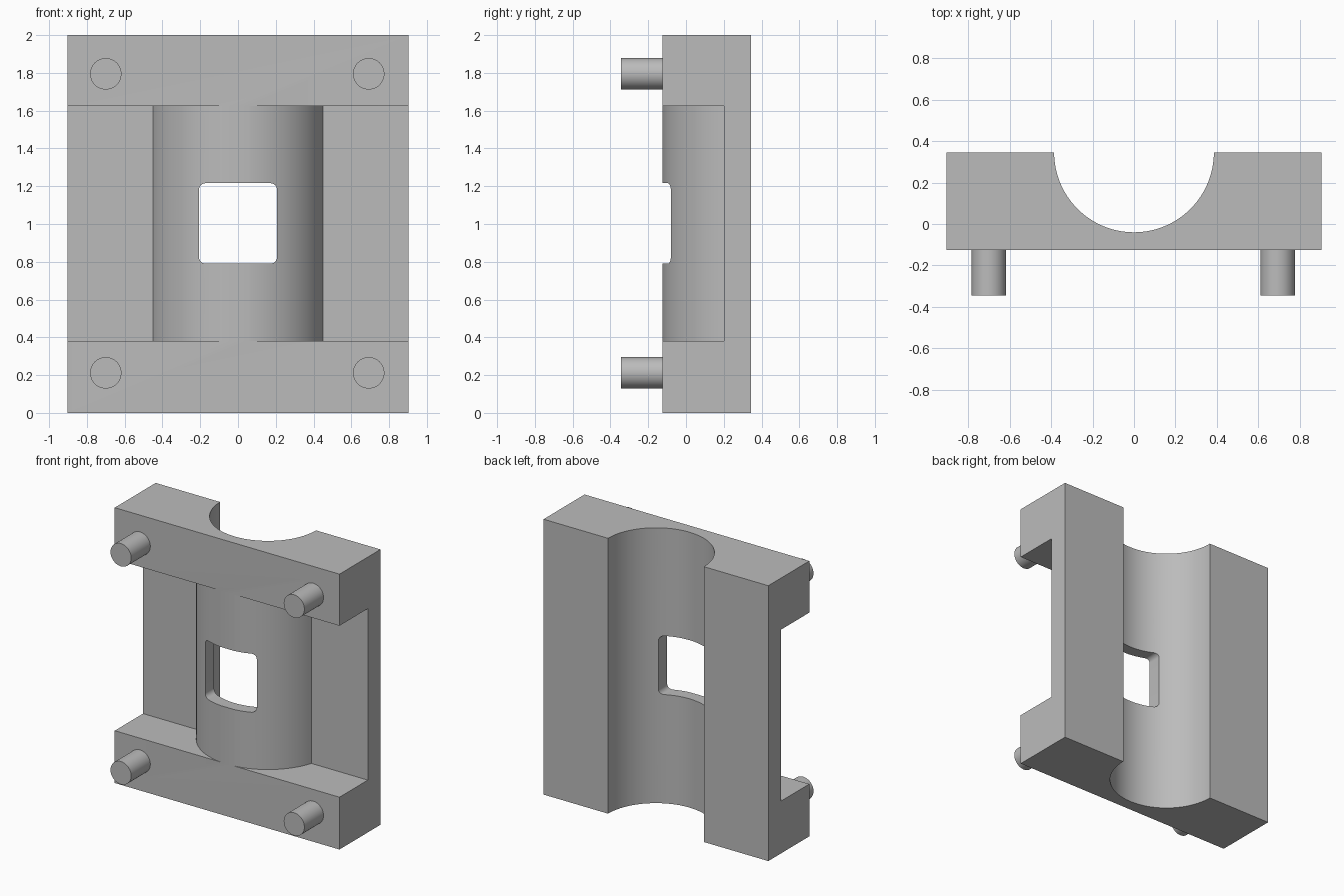
import bpy, bmesh
from math import sin, cos, pi, acos, asin, radians
from mathutils import Vector

if "Cube" in bpy.data.objects:
    bpy.data.objects.remove(bpy.data.objects["Cube"], do_unlink=True)

grey = bpy.data.materials.new("plain_grey")
grey.use_nodes = True
colour = (0.5, 0.5, 0.5, 1)
grey.diffuse_color = colour
grey.node_tree.nodes["Principled BSDF"].inputs["Base Color"].default_value = colour

FRONT, BACK, HALF = -0.125, 0.345, 0.903
BORE, SHELL = 0.385, 0.473           # radii about the axis at x=0, y=BACK
LOW, HIGH = 0.38, 1.625              # recess heights


def prism(name, points, depth):
    """Extrude a closed loop of 3D points along the depth vector."""
    bm = bmesh.new()
    face = bm.faces.new([bm.verts.new(p) for p in points])
    ext = bmesh.ops.extrude_face_region(bm, geom=[face])
    moved = [v for v in ext["geom"] if isinstance(v, bmesh.types.BMVert)]
    bmesh.ops.translate(bm, verts=moved, vec=Vector(depth))
    bmesh.ops.recalc_face_normals(bm, faces=bm.faces)
    mesh = bpy.data.meshes.new(name)
    bm.to_mesh(mesh)
    bm.free()
    mesh.materials.append(grey)
    ob = bpy.data.objects.new(name, mesh)
    bpy.context.collection.objects.link(ob)
    return ob


def arc(cx, cy, r, a0, a1, n):
    steps = [a0 + (a1 - a0) * i / n for i in range(n + 1)]
    return [(cx + r * cos(a), cy + r * sin(a)) for a in steps]


def select_only(ob):
    bpy.ops.object.select_all(action="DESELECT")
    ob.select_set(True)
    bpy.context.view_layer.objects.active = ob


def cut(ob, cutter):
    cutter.hide_render = True
    mod = ob.modifiers.new("cut", "BOOLEAN")
    mod.operation, mod.solver, mod.object = "DIFFERENCE", "EXACT", cutter
    select_only(ob)
    bpy.ops.object.modifier_apply(modifier=mod.name)
    bpy.data.objects.remove(cutter, do_unlink=True)


def smooth(ob):
    select_only(ob)
    bpy.ops.object.shade_smooth_by_angle(angle=radians(30))


# Block with a half-round channel along its back
outline = [(-HALF, BACK), (-HALF, FRONT), (HALF, FRONT), (HALF, BACK)]
outline += arc(0, BACK, BORE, 0, -pi, 64)
body = prism("clamp_body", [(x, y, 0) for x, y in outline], (0, 0, 2))

# Side recesses that leave a round shell between the end bars
a_side = -asin((BACK - 0.2) / SHELL)
a_front = -asin((BACK - FRONT) / SHELL)
for side in (-1, 1):
    loop = arc(0, BACK, SHELL, a_side, a_front, 32)
    tip = loop[-1][0]
    loop += [(tip, FRONT - 0.1), (1, FRONT - 0.1), (1, 0.2)]
    cut(body, prism("recess_cutter", [(side * x, y, LOW) for x, y in loop], (0, 0, HIGH - LOW)))

# Rounded window through the shell
r, w, h = 0.035, 0.207, 0.213
window = []
for i, (sx, sz) in enumerate([(1, 1), (-1, 1), (-1, -1), (1, -1)]):
    window += arc(sx * (w - r), 1.003 + sz * (h - r), r, i * pi / 2, (i + 1) * pi / 2, 8)
cut(body, prism("window_cutter", [(x, -0.3, z) for x, z in window], (0, 0.5, 0)))
smooth(body)

# Locating pins on the front of both end bars
for level, z in (("lower", 0.212), ("upper", 1.795)):
    for side, x in (("right", -0.7), ("left", 0.692)):
        ring = arc(x, z, 0.083, 0, 2 * pi, 48)[:-1]
        pin = prism(f"{level}_{side}_pin", [(px, -0.345, pz) for px, pz in ring], (0, 0.23, 0))
        smooth(pin)
